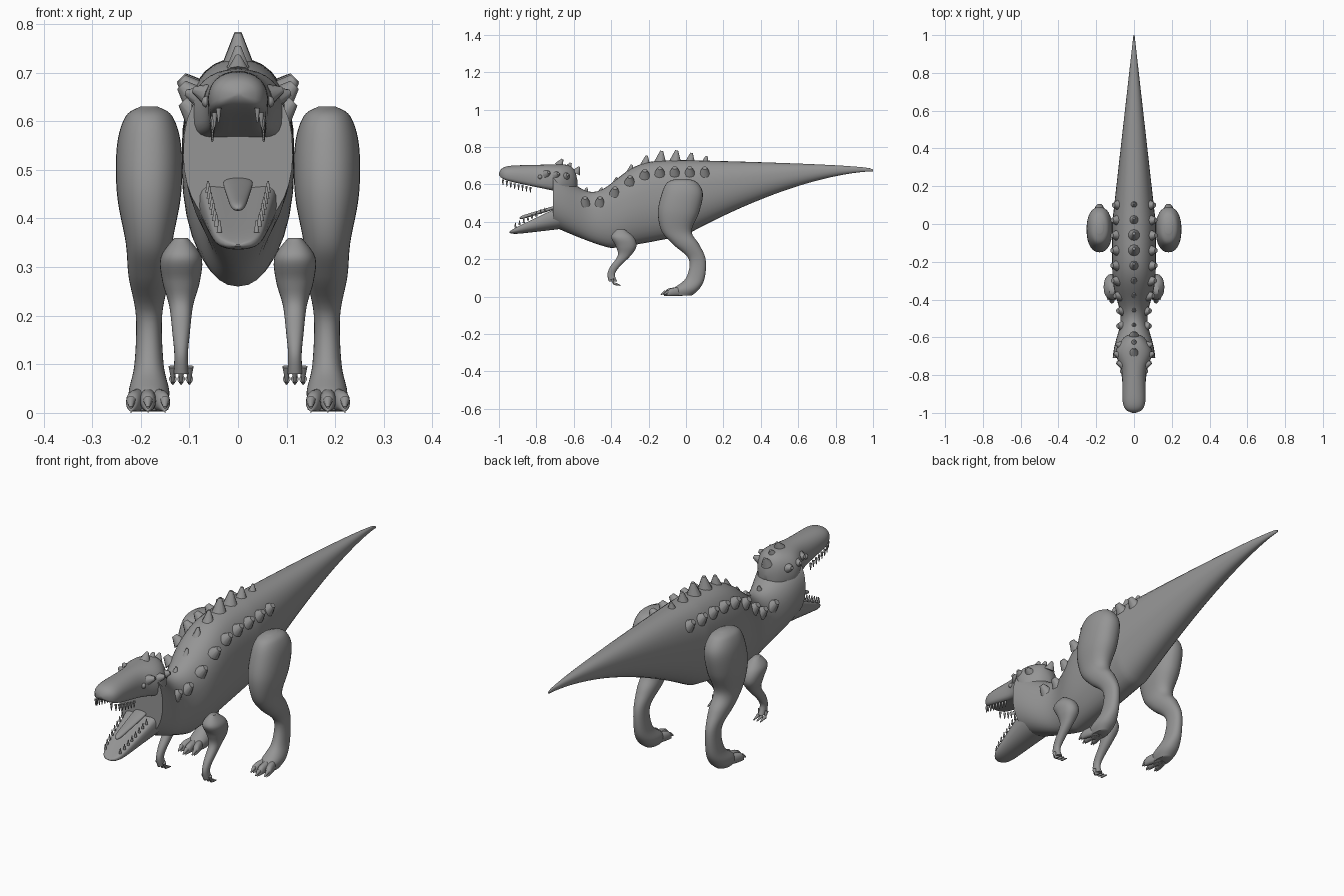
import bpy, bmesh, math
from mathutils import Vector, Matrix

cube = bpy.data.objects.get("Cube")
if cube:
    bpy.data.objects.remove(cube)

hide = bpy.data.materials.new("grey_hide")
hide.use_nodes = True
grey = (0.3, 0.3, 0.3, 1)
hide.diffuse_color = grey
hide.node_tree.nodes["Principled BSDF"].inputs["Base Color"].default_value = grey


def finish(name, bm):
    bmesh.ops.recalc_face_normals(bm, faces=bm.faces)
    mesh = bpy.data.meshes.new(name)
    bm.to_mesh(mesh)
    bm.free()
    mesh.materials.append(hide)
    obj = bpy.data.objects.new(name, mesh)
    bpy.context.collection.objects.link(obj)
    bpy.ops.object.select_all(action="DESELECT")
    obj.select_set(True)
    bpy.context.view_layer.objects.active = obj
    bpy.ops.object.shade_smooth_by_angle(angle=math.radians(50))


def power(value, exponent):
    return math.copysign(abs(value) ** exponent, value)


def bump(value, centre, spread):
    return math.exp(-((value - centre) / spread) ** 2)


def loft(name, section, upright=False, high=0.9, low=0.9, dish=0, steps=40, sides=32):
    """Skin rounded sections; section(u) gives position, x centre, x radius, other centre, other radius."""
    bm = bmesh.new()
    rings = []
    for step in range(steps + 1):
        along, x, x_radius, v, v_radius = section(step / steps)
        ring = []
        for k in range(sides):
            angle = math.tau * k / sides
            across = power(math.cos(angle), 0.9)
            rise = power(math.sin(angle), high if k < sides / 2 else low)
            if dish * rise > 0:
                rise -= dish * (1 - across ** 2)
            px, pv = x + across * x_radius, v + rise * v_radius
            ring.append(bm.verts.new((px, pv, along) if upright else (px, along, pv)))
        rings.append(ring)
    for first, second in zip(rings, rings[1:]):
        for k in range(sides):
            bm.faces.new((first[k - 1], first[k], second[k], second[k - 1]))
    bm.faces.new(rings[0])
    bm.faces.new(rings[-1])
    finish(name, bm)


def cones(name, items, tip=0.3):
    """One object of tapered points, each with base, direction and radius."""
    bm = bmesh.new()
    for base, way, radius in items:
        way = Vector(way)
        turn = way.to_track_quat("Z", "Y").to_matrix().to_4x4()
        place = Matrix.Translation(Vector(base) + way / 2) @ turn
        bmesh.ops.create_cone(bm, cap_ends=True, segments=10, radius1=radius,
                              radius2=radius * tip, depth=way.length, matrix=place)
    finish(name, bm)


def slab(y, bottom, top, half_width, closing=1):
    """Symmetric section from its outline; closing rounds off the ends."""
    return (y, 0, half_width * closing, (top + bottom) / 2, (top - bottom) / 2 * closing)


def rounded(u):
    return max(1 - abs(2 * u - 1) ** 8, 0.02) ** 0.5


# Trunk and tail outline: bottom, top and half width at each y
def body_outline(y):
    rest = 1 - max(y, 0)
    if y > 0:
        bottom = 0.67 - 0.34 * rest ** 1.6
        top = 0.68 + 0.05 * rest ** 0.5
    else:
        slope = 0.21 if y > -0.4 else 0.47
        bottom = 0.26 + slope * abs(y + 0.4) ** 1.2
        top = 0.73 - 0.17 * bump(y, -0.5, 0.18)
    half_width = 0.113 * rest - 0.045 * bump(y, -0.5, 0.13) + 0.003
    return bottom, top, half_width


def body_section(u):
    y = 1.71 * u - 0.71
    return slab(y, *body_outline(y))


loft("body_and_tail", body_section, high=0.8, low=1, steps=110)


# Open-mouthed head
def skull_section(u):
    half_width = 0.062 + 0.035 * bump(u, 0.24, 0.16)
    return slab(-0.58 - 0.42 * u, 0.5 + 0.11 * u, 0.71 - 0.01 * u, half_width, rounded(u))


def jaw_section(u):
    return slab(-0.6 - 0.345 * u, 0.37 - 0.04 * u, 0.56 - 0.2 * u, 0.095 - 0.05 * u, rounded(u))


def tongue_section(u):
    z = 0.48 - 0.06 * u
    return slab(-0.69 - 0.2 * u, z - 0.01, z + 0.01, 0.034 - 0.02 * u, rounded(u))


loft("upper_head", skull_section, low=0.7, dish=-0.4)
loft("lower_jaw", jaw_section, high=0.7, dish=0.5)
loft("tongue", tongue_section)

# Teeth along both mouth edges, brow horns and eyes
teeth, horns = [], []
for side in (1, -1):
    for k in range(8):
        y, x, wide, z, tall = jaw_section(0.45 + 0.065 * k)
        teeth.append(((side * wide * 0.85, y, z + tall * 0.7), (0, 0, 0.025), 0.006))
        y, x, wide, z, tall = skull_section(0.6 + 0.05 * k)
        teeth.append(((side * wide * 0.85, y, z - tall * 0.7), (0, 0, -0.03), 0.006))
    for k in range(3):
        y, x, wide, z, tall = skull_section(0.15 + 0.12 * k)
        horns.append(((side * wide * 0.8, y, z + 0.03), (side * 0.03, 0.01, 0.01), 0.024))
cones("teeth", teeth)
cones("brow_horns", horns)
for side, label in ((1, "left"), (-1, "right")):
    bm = bmesh.new()
    bmesh.ops.create_uvsphere(bm, u_segments=16, v_segments=10, radius=0.012,
                              matrix=Matrix.Translation((side * 0.063, -0.78, 0.64)))
    finish(label + "_eye", bm)

# Spines along the crown and back, with a lower row on each flank
spines, flank = [], []
for k in range(9):
    y = 0.1 - 0.08 * k
    bottom, top, wide = body_outline(y)
    tall = 0.04 + 0.04 * bump(y, -0.1, 0.17)
    spines.append(((0, y, top - 0.025), (0, 0.01, tall), tall * 0.5))
    for side in (1, -1):
        flank.append(((side * wide * 0.75, y, top - 0.07), (side * 0.03, 0, 0.03), 0.03))
for k in range(3):
    spines.append(((0, -0.59 - 0.045 * k, 0.66 + 0.02 * k), (0, 0.02, 0.035), 0.025))
cones("back_spines", spines, tip=0.2)
cones("flank_spines", flank, tip=0.4)


def limb(name, joints, x, flatness):
    """Smooth limb through joints of height, y and depth radius."""
    points = [Vector(j) for j in joints]
    last = len(points) - 1

    def section(u):
        i = min(int(u * last), last - 1)
        t = u * last - i
        a, b = points[i], points[i + 1]
        into = (b - points[max(i - 1, 0)]) / 2
        out = (points[min(i + 2, last)] - a) / 2
        z, y, radius = a + t * into + t * t * (3 * (b - a) - 2 * into - out) \
            + t ** 3 * (into + out - 2 * (b - a))
        return z, x, radius * flatness, y, radius

    loft(name, section, upright=True, steps=last * 6)


def toe(name, x, ankle_x, reach):
    def section(u):
        size = 0.025 * rounded(0.5 + u / 2) - 0.005 * u
        return -0.02 - reach * u, ankle_x + (x - ankle_x) * u ** 0.5, size * 0.75, size + 0.003, size

    loft(name, section, steps=16, sides=16)


# Limbs with toes, fingers and claws
leg = [(0.63, -0.02, 0.03), (0.61, -0.02, 0.08), (0.55, -0.02, 0.11), (0.45, -0.04, 0.11),
       (0.35, -0.05, 0.08), (0.28, 0, 0.07), (0.2, 0.06, 0.045), (0.1, 0.05, 0.05),
       (0.04, 0, 0.07), (0.005, -0.02, 0.05)]
arm = [(0.36, -0.35, 0.02), (0.32, -0.34, 0.06), (0.27, -0.32, 0.055), (0.22, -0.33, 0.035),
       (0.16, -0.38, 0.025), (0.12, -0.4, 0.02), (0.08, -0.39, 0.022)]
for side, label in ((1, "left"), (-1, "right")):
    limb(label + "_leg", leg, side * 0.183, 0.6)
    limb(label + "_arm", arm, side * 0.117, 0.7)
    claws = []
    for k in (-1, 0, 1):
        x = side * (0.185 + 0.035 * k)
        reach = 0.1 - 0.015 * abs(k)
        toe(f"{label}_toe_{k + 2}", x, side * 0.185, reach)
        claws.append(((x, -reach - 0.01, 0.026), (0, -0.025, -0.015), 0.01))
        # Fingers curl back under the hand
        x = side * (0.117 + 0.017 * k)
        claws.append(((x, -0.395, 0.095), (0, 0.01, -0.03), 0.009))
        claws.append(((x, -0.385, 0.07), (0, 0.035, -0.01), 0.008))
    cones(label + "_claws", claws)
